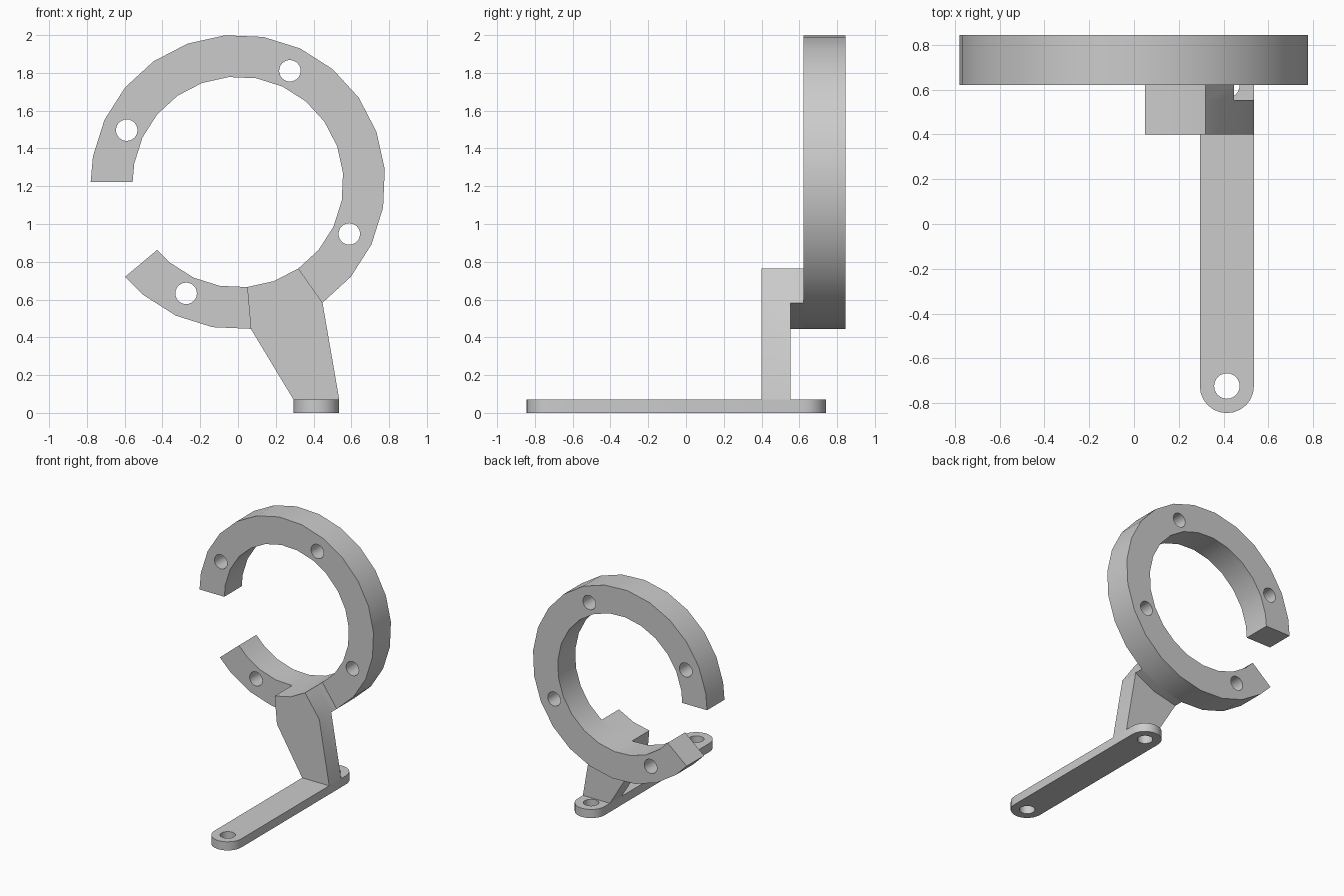
import bpy, bmesh
from math import cos, sin, radians, pi
from mathutils import Vector

cube = bpy.data.objects.get("Cube")
if cube:
    bpy.data.objects.remove(cube)

grey = bpy.data.materials.new("plain grey")
grey.use_nodes = True
colour = (0.6, 0.6, 0.6, 1)
grey.diffuse_color = colour
grey.node_tree.nodes["Principled BSDF"].inputs["Base Color"].default_value = colour

CENTRE_Z = 1.222
OUTER, INNER = 0.78, 0.558
RING_FRONT, RING_BACK = 0.622, 0.845
ARM_FRONT, ARM_BACK = 0.40, 0.553
BASE_X, BASE_R, BASE_TOP = 0.415, 0.121, 0.07
BASE_ENDS = (-0.724, 0.62)


def prism(name, points, direction):
    """Extrude a closed outline of 3D points into a solid."""
    bm = bmesh.new()
    face = bm.faces.new([bm.verts.new(p) for p in points])
    top = bmesh.ops.extrude_face_region(bm, geom=[face])["geom"]
    bmesh.ops.translate(bm, vec=Vector(direction),
                        verts=[v for v in top if isinstance(v, bmesh.types.BMVert)])
    bmesh.ops.recalc_face_normals(bm, faces=bm.faces)
    mesh = bpy.data.meshes.new(name)
    bm.to_mesh(mesh)
    bm.free()
    mesh.materials.append(grey)
    obj = bpy.data.objects.new(name, mesh)
    bpy.context.collection.objects.link(obj)
    return obj


def upright(name, outline, front, back):
    return prism(name, [(x, front, z) for x, z in outline], (0, back - front, 0))


def flat(name, outline, bottom, top):
    return prism(name, [(x, y, bottom) for x, y in outline], (0, 0, top - bottom))


def arc(radius, angles, cx=0, cy=CENTRE_Z):
    return [(cx + radius * cos(radians(a)), cy + radius * sin(radians(a))) for a in angles]


def circle(cx, cy, radius=0.057):
    return arc(radius, range(0, 360, 15), cx, cy)


def activate(obj):
    bpy.ops.object.select_all(action='DESELECT')
    obj.select_set(True)
    bpy.context.view_layer.objects.active = obj


def combine(obj, other, operation):
    """Apply a boolean and discard the helper."""
    other.hide_render = True
    mod = obj.modifiers.new(operation.title(), 'BOOLEAN')
    mod.operation, mod.solver, mod.object = operation, 'EXACT', other
    activate(obj)
    bpy.ops.object.modifier_apply(modifier=mod.name)
    bpy.data.objects.remove(other)


# Open ring with four screw holes
sweep = [-140] + list(range(-130, 171, 15)) + [180]
ring = upright("open_ring", arc(OUTER, sweep) + arc(INNER, sweep[::-1]), RING_FRONT, RING_BACK)
for angle in (-115, -25, 65, 155):
    x, z = arc(0.65, [angle])[0]
    combine(ring, upright("hole_cutter", circle(x, z), RING_FRONT - 0.1, RING_BACK + 0.1),
            'DIFFERENCE')

# Arm, tapering to the base, with a spacer pad behind its head
pad_angles = [-85, -70, -55]
inner_edge = arc(INNER, pad_angles)
outer_edge = arc(OUTER, pad_angles)
foot = [(BASE_X + BASE_R, BASE_TOP), (BASE_X - BASE_R, BASE_TOP)]
arm = upright("support_arm", inner_edge + [outer_edge[-1]] + foot + [outer_edge[0]],
              ARM_FRONT, ARM_BACK)
pad = upright("spacer_pad", inner_edge + outer_edge[::-1], ARM_BACK, RING_FRONT)
combine(arm, pad, 'UNION')

# Long base strip with rounded ends and a hole at each end
outline = (arc(BASE_R, range(180, 361, 15), BASE_X, BASE_ENDS[0])
           + arc(BASE_R, range(0, 181, 15), BASE_X, BASE_ENDS[1]))
base = flat("base_strip", outline, 0, BASE_TOP)
for y in BASE_ENDS:
    combine(base, flat("hole_cutter", circle(BASE_X, y), -0.1, BASE_TOP + 0.1), 'DIFFERENCE')

for part in (ring, arm, base):
    activate(part)
    bpy.ops.object.shade_smooth_by_angle(angle=pi / 6)
